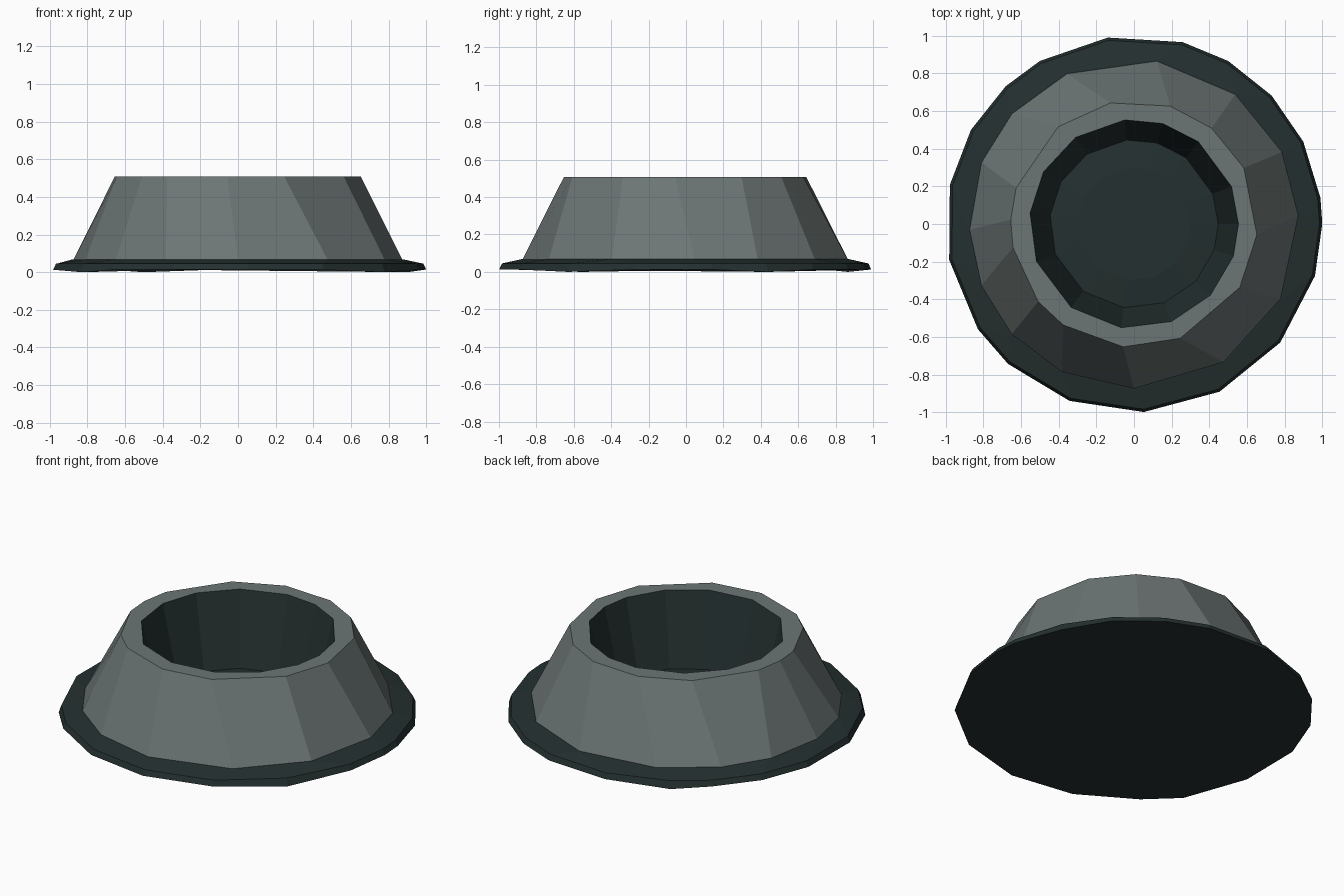
import bpy, bmesh
from math import radians, cos, sin

if "Cube" in bpy.data.objects:
    bpy.data.objects.remove(bpy.data.objects["Cube"])


def material(name, rgb):
    m = bpy.data.materials.new(name)
    m.diffuse_color = (*rgb, 1)
    m.use_nodes = True
    m.node_tree.nodes["Principled BSDF"].inputs["Base Color"].default_value = m.diffuse_color
    return m


slate = material("slate_grey", (0.15, 0.18, 0.177))
dark = material("dark_teal", (0.018, 0.029, 0.029))


def loop(bm, angles, r, z):
    """Uneven polygon of hand-cut corners; returns its vertices."""
    return [bm.verts.new((r * cos(radians(a)), r * sin(radians(a)), z)) for a in angles]


def join(bm, a, aa, b, ba, mat):
    """Skin two loops of any corner count, advancing on whichever comes next."""
    def fwd(angs):
        return [angs[0]] + [angs[0] + (x - angs[0]) % 360 for x in angs[1:]] + [angs[0] + 360]
    aa, ba = fwd(aa), fwd(ba)
    i = j = 0
    while i < len(a) or j < len(b):
        p, q = a[i % len(a)], b[j % len(b)]
        both = i < len(a) and j < len(b)
        if both and abs(aa[i + 1] - ba[j + 1]) < 15:
            vs = (p, a[(i + 1) % len(a)], b[(j + 1) % len(b)], q)
            i, j = i + 1, j + 1
        elif j >= len(b) or (both and aa[i + 1] < ba[j + 1]):
            vs = (p, a[(i + 1) % len(a)], q)
            i += 1
        else:
            vs = (p, b[(j + 1) % len(b)], q)
            j += 1
        bm.faces.new(vs).material_index = mat


def finish(bm, name, mats):
    bmesh.ops.recalc_face_normals(bm, faces=bm.faces)
    me = bpy.data.meshes.new(name)
    bm.to_mesh(me)
    bm.free()
    for m in mats:
        me.materials.append(m)
    bpy.context.collection.objects.link(bpy.data.objects.new(name, me))


# Corner angles, counter-clockwise
FOOT = [3, 26, 52, 82, 114, 138, 158, 182, 202, 222, 244, 270, 303, 333]
LIP = [-5, 27, 51, 73, 101, 128, 163, 178, 191, 219, 235, 265, 292, 329]
BORE = [0, 21, 52, 74, 95, 124, 150, 174, 201, 233, 263, 291, 317, 342]
RIM = [0, 8, 26, 43, 60, 75, 98, 120, 133, 150, 168, 191, 214, 228, 250, 273, 297, 321, 344]

# Tapered stone ring with a dark bore
bm = bmesh.new()
rings = [(FOOT, 0.875, 0.065), (LIP, 0.655, 0.508), (BORE, 0.555, 0.508), (BORE, 0.445, 0.06)]
loops = [loop(bm, *r) for r in rings]
for k, mat in enumerate((0, 0, 1)):
    join(bm, loops[k], rings[k][0], loops[k + 1], rings[k + 1][0], mat)
finish(bm, "tapered_ring", [slate, dark])

# Thin base plate, its top edge chamfered
bm = bmesh.new()
rings = [(RIM, 1.0, 0.01), (RIM, 0.985, 0.045), (FOOT, 0.88, 0.068)]
loops = [loop(bm, *r) for r in rings]
for k in range(2):
    join(bm, loops[k], rings[k][0], loops[k + 1], rings[k + 1][0], 0)
bm.faces.new(loops[0])
bm.faces.new(loops[2])
# Slightly uneven underside
for k, v in enumerate(loops[0]):
    v.co.z = 0.0 if k % 5 == 2 else 0.013
finish(bm, "base_plate", [dark])

# Shallow floor inside the bore
bm = bmesh.new()
low, high = loop(bm, BORE, 0.455, 0.069), loop(bm, BORE, 0.3, 0.09)
join(bm, low, BORE, high, BORE, 0)
bm.faces.new(high)
finish(bm, "bore_floor", [dark])
